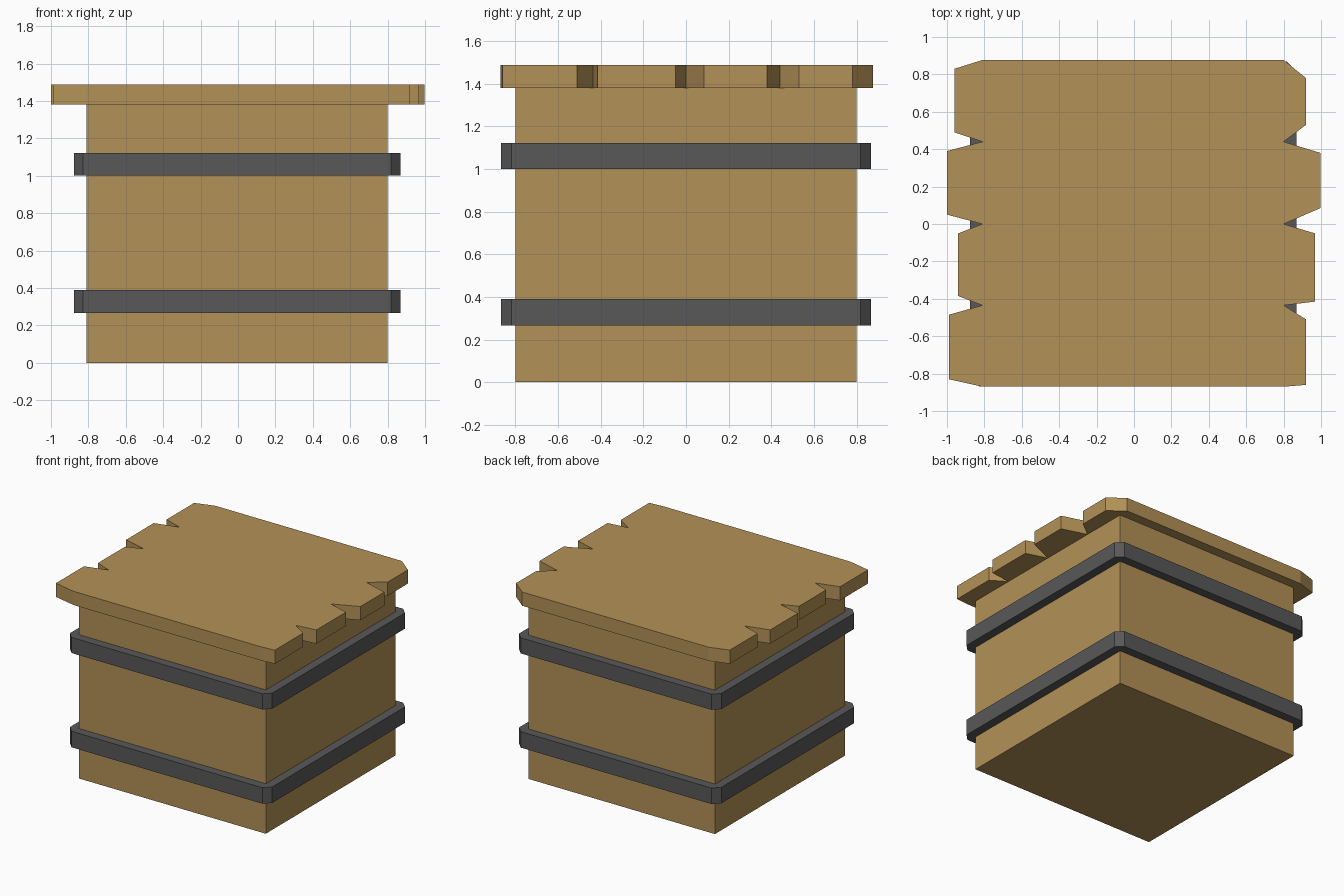
import bpy, bmesh

if "Cube" in bpy.data.objects:
    bpy.data.objects.remove(bpy.data.objects["Cube"])


def material(name, rgb):
    m = bpy.data.materials.new(name)
    m.diffuse_color = (*rgb, 1)
    m.use_nodes = True
    m.node_tree.nodes["Principled BSDF"].inputs["Base Color"].default_value = m.diffuse_color
    return m


WOOD = material("warm wood", (0.45, 0.285, 0.096))
IRON = material("dark iron", (0.098, 0.098, 0.098))
X0, X1, Y = -0.81, 0.80, 0.80   # crate walls


def finish(bm, name, mat):
    bmesh.ops.recalc_face_normals(bm, faces=bm.faces)
    mesh = bpy.data.meshes.new(name)
    bm.to_mesh(mesh)
    bm.free()
    mesh.materials.append(mat)
    ob = bpy.data.objects.new(name, mesh)
    bpy.context.collection.objects.link(ob)


def prism(name, outline, z0, z1, mat):
    bm = bmesh.new()
    face = bm.faces.new([bm.verts.new((x, y, z0)) for x, y in outline])
    new = bmesh.ops.extrude_face_region(bm, geom=[face], use_keep_orig=True)
    verts = [g for g in new["geom"] if isinstance(g, bmesh.types.BMVert)]
    bmesh.ops.translate(bm, verts=verts, vec=(0, 0, z1 - z0))
    finish(bm, name, mat)


def band(name, z0, z1, t=0.068, c=0.05):
    """Square hoop with chamfered outer corners, hugging the crate walls."""
    outer, inner = [], []
    for sx, sy in ((-1, -1), (1, -1), (1, 1), (-1, 1)):
        wx, wy = (X1 if sx > 0 else X0), sy * Y
        ox, oy = wx + sx * t, wy + sy * t
        pair = [(ox, oy - sy * c), (ox - sx * c, oy)]
        outer += pair if sx * sy > 0 else pair[::-1]
        inner += [(wx, wy)] * 2
    bm = bmesh.new()
    loops = [[bm.verts.new((x, y, z)) for x, y in pts]
             for pts, z in ((inner, z0), (outer, z0), (outer, z1), (inner, z1))]
    for a, b in zip(loops, loops[1:] + loops[:1]):
        for i in range(8):
            j = (i + 1) % 8
            bm.faces.new((a[i], a[j], b[j], b[i]))
    bmesh.ops.remove_doubles(bm, verts=bm.verts, dist=0.0001)
    finish(bm, name, mat=IRON)


# Crate body
prism("crate_body", [(X0, -Y), (X1, -Y), (X1, Y), (X0, Y)], 0, 1.38, WOOD)

# Iron bands
band("lower_band", 0.265, 0.39)
band("upper_band", 1.0, 1.122)

# Lid: four ragged planks, each (tip x, low y, high y), with notches at the walls
right = [(0.92, -0.86, -0.51), (0.967, -0.415, -0.05), (0.997, 0.085, 0.38), (0.92, 0.53, 0.78)]
left = [(-0.99, -0.83, -0.485), (-0.94, -0.385, -0.05), (-1.0, 0.05, 0.39), (-0.96, 0.49, 0.83)]
seams = [-0.87, -0.435, 0.0, 0.44, 0.877]


def ragged_edge(wall, tips):
    pts = [(wall, seams[0])]
    for (x, lo, hi), seam in zip(tips, seams[1:]):
        pts += [(x, lo), (x, hi), (wall, seam)]
    return pts


prism("plank_lid", ragged_edge(X1, right) + ragged_edge(X0, left)[::-1], 1.38, 1.487, WOOD)
